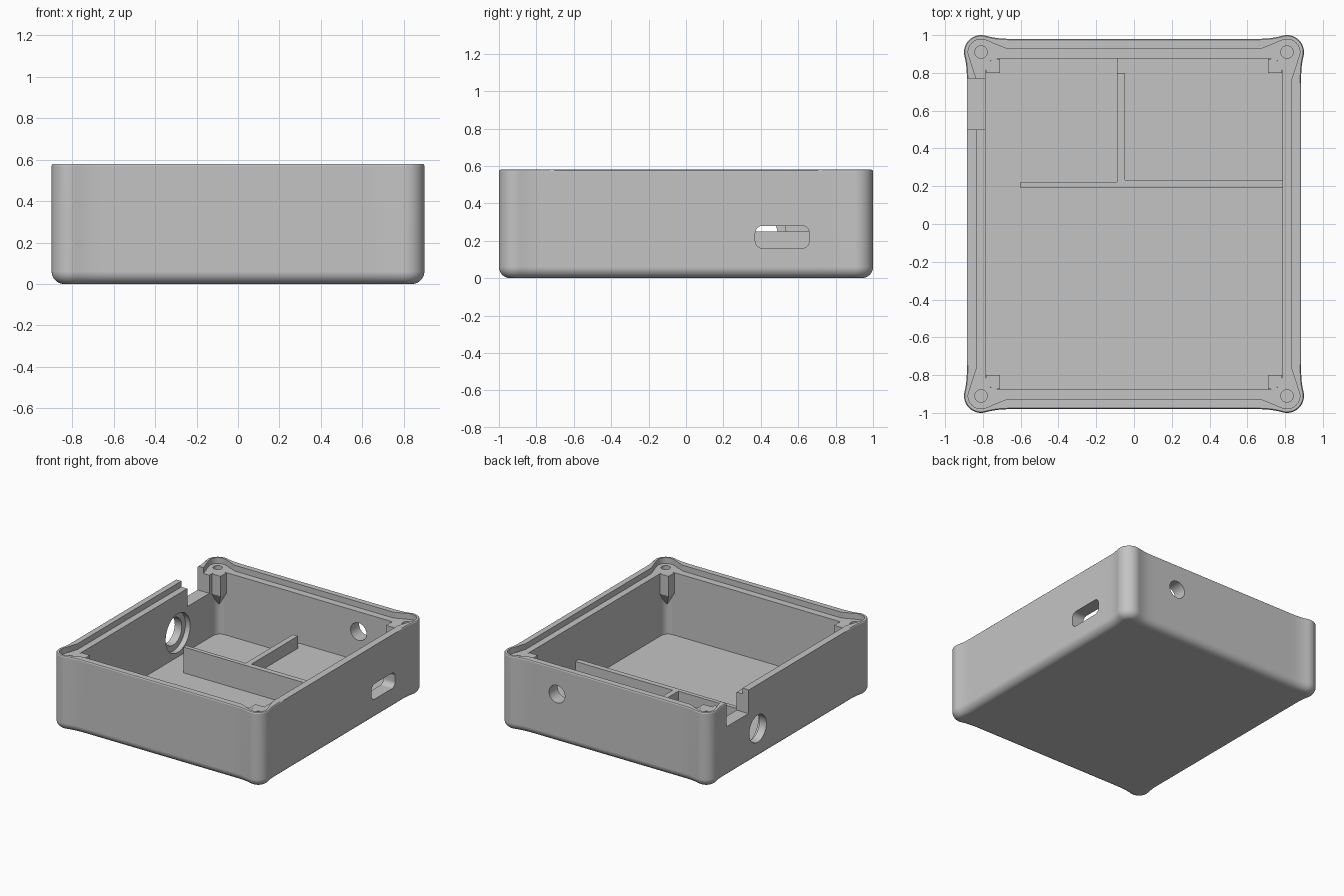
import bpy, bmesh, math
from mathutils import Vector
from mathutils.geometry import interpolate_bezier

if "Cube" in bpy.data.objects:
    bpy.data.objects.remove(bpy.data.objects["Cube"])

grey = bpy.data.materials.new("light grey")
grey.diffuse_color = (0.55, 0.55, 0.55, 1)
grey.use_nodes = True
grey.node_tree.nodes["Principled BSDF"].inputs["Base Color"].default_value = grey.diffuse_color
H = 0.58


def new_object(name, bm):
    bmesh.ops.recalc_face_normals(bm, faces=bm.faces)
    me = bpy.data.meshes.new(name)
    bm.to_mesh(me)
    bm.free()
    me.materials.append(grey)
    ob = bpy.data.objects.new(name, me)
    bpy.context.collection.objects.link(ob)
    return ob


def loft(name, rings):
    """Closed solid through rings of equal point count."""
    bm = bmesh.new()
    loops = [[bm.verts.new(p) for p in r] for r in rings]
    n = len(loops[0])
    for a, b in zip(loops, loops[1:]):
        for i in range(n):
            j = (i + 1) % n
            bm.faces.new((a[i], a[j], b[j], b[i]))
    bm.faces.new(loops[0])
    bm.faces.new(loops[-1])
    return new_object(name, bm)


def prism(name, pts, z0, z1):
    return loft(name, [[(x, y, z) for x, y in pts] for z in (z0, z1)])


def box(name, x0, x1, y0, y1, z0, z1):
    return prism(name, [(x0, y0), (x1, y0), (x1, y1), (x0, y1)], z0, z1)


def arc(cx, cy, r, a0, a1, n):
    return [(cx + r * math.cos(math.radians(a0 + (a1 - a0) * i / n)),
             cy + r * math.sin(math.radians(a0 + (a1 - a0) * i / n))) for i in range(n + 1)]


def mirror_corner(q):
    """Full outline from the points of the +x +y corner (counter-clockwise)."""
    return (q + [(-x, y) for x, y in reversed(q)] + [(-x, -y) for x, y in q]
            + [(x, -y) for x, y in reversed(q)])


def bezier(a, b, c, d, n):
    return [(p.x, p.y) for p in interpolate_bezier(Vector(a), Vector(b), Vector(c), Vector(d), n)]


def offset(pts, d):
    """Move an outline inwards along its normals."""
    out, n = [], len(pts)
    for i, p in enumerate(pts):
        t = Vector(pts[(i + 1) % n]) - Vector(p)
        s = Vector(p) - Vector(pts[i - 1])
        t = (t.normalized() + s.normalized()).normalized()
        out.append((p[0] - t.y * d, p[1] + t.x * d))
    return out


def cut(ob, cutter):
    m = ob.modifiers.new("cut", 'BOOLEAN')
    m.operation, m.solver, m.object = 'DIFFERENCE', 'EXACT', cutter
    bpy.context.view_layer.objects.active = ob
    bpy.ops.object.modifier_apply(modifier=m.name)
    bpy.data.objects.remove(cutter)


def along(axis, pts, a, b):
    """Prism cutter pushed along x or y; pts are (other axis, z)."""
    if axis == 'x':
        return loft("cutter", [[(v, p, z) for p, z in pts] for v in (a, b)])
    return loft("cutter", [[(p, v, z) for p, z in pts] for v in (a, b)])


def circle(u, v, r, n=32):
    return arc(u, v, r, 0, 360, n)[:-1]


# outer body: straight walls flaring into round corners, filleted bottom and rim
corner = bezier((0.885, 0.70), (0.885, 0.77), (0.882, 0.829), (0.897, 0.887), 9)[:-1]
corner += arc(0.81, 0.91, 0.09, -15, 105, 14)
corner += bezier((0.787, 0.997), (0.729, 0.981), (0.69, 0.98), (0.62, 0.98), 9)[1:]
outline = mirror_corner(corner)
rings = []
R, r = 0.06, 0.01
for k in range(8):
    a = math.pi / 2 * k / 7
    rings.append((R * (1 - math.sin(a)), R * (1 - math.cos(a))))
for k in range(4):
    a = math.pi / 2 * k / 3
    rings.append((r * (1 - math.cos(a)), H - r + r * math.sin(a)))
body = loft("case_body", [[(x, y, z) for x, y in offset(outline, d)] for d, z in rings])

# lid recess, widened around the screws
q = [(0.835, 0.77)] + arc(0.81, 0.91, 0.068, -25, 115, 14) + [(0.68, 0.93)]
cut(body, prism("cutter", mirror_corner(q), 0.535, 0.7))

# main cavity
q = arc(0.725, 0.815, 0.06, 0, 90, 8)
cut(body, prism("cutter", mirror_corner(q), 0.05, 0.7))

# cable notch, round socket hole with counterbore in the left wall
cut(body, box("cutter", -1.1, -0.7, 0.50, 0.77, 0.395, 0.7))
cut(body, along('x', circle(0.385, 0.235, 0.105), -1.1, -0.7))
cut(body, along('x', circle(0.385, 0.235, 0.15), -0.825, -0.7))

# small hole in the back wall
cut(body, along('y', circle(0.42, 0.38, 0.068), 0.8, 1.1))

# rounded port slot in the right wall
slot = []
for cu, cv, a in ((0.62, 0.24, 0), (0.41, 0.24, 90), (0.41, 0.20, 180), (0.62, 0.20, 270)):
    slot += arc(cu, cv, 0.04, a, a + 90, 6)
cut(body, along('x', slot, 0.7, 1.1))

# screw holes
for sx in (-1, 1):
    for sy in (-1, 1):
        cut(body, prism("cutter", circle(sx * 0.81, sy * 0.91, 0.033, 24), 0.3, 0.7))

bpy.ops.object.select_all(action='DESELECT')
body.select_set(True)
bpy.context.view_layer.objects.active = body
bpy.ops.object.shade_smooth_by_angle(angle=math.radians(30))
wn = body.modifiers.new("flat_faces", 'WEIGHTED_NORMAL')
wn.keep_sharp = True

# corner posts under the lid recess, tapering back into the corner
for sx, nx in ((-1, "left"), (1, "right")):
    for sy, ny in ((-1, "front"), (1, "back")):
        full = [(0.71, 0.80), (0.784, 0.80), (0.784, 0.845), (0.745, 0.874), (0.71, 0.874)]
        tip = [(0.765, 0.86), (0.784, 0.86), (0.784, 0.865), (0.775, 0.874), (0.765, 0.874)]
        loft(f"{ny}_{nx}_post", [[(sx * x, sy * y, z) for x, y in pts]
                                 for pts, z in ((tip, 0.28), (full, 0.38), (full, 0.535))])

# raised board platform and the dividers around it
box("board_platform", -0.09, 0.79, 0.19, 0.88, 0.04, 0.155)
box("divider_left", -0.60, -0.09, 0.19, 0.222, 0.04, 0.25)
box("divider_right", -0.09, 0.79, 0.19, 0.232, 0.15, 0.25)
box("divider_middle", -0.09, -0.047, 0.232, 0.80, 0.15, 0.25)
